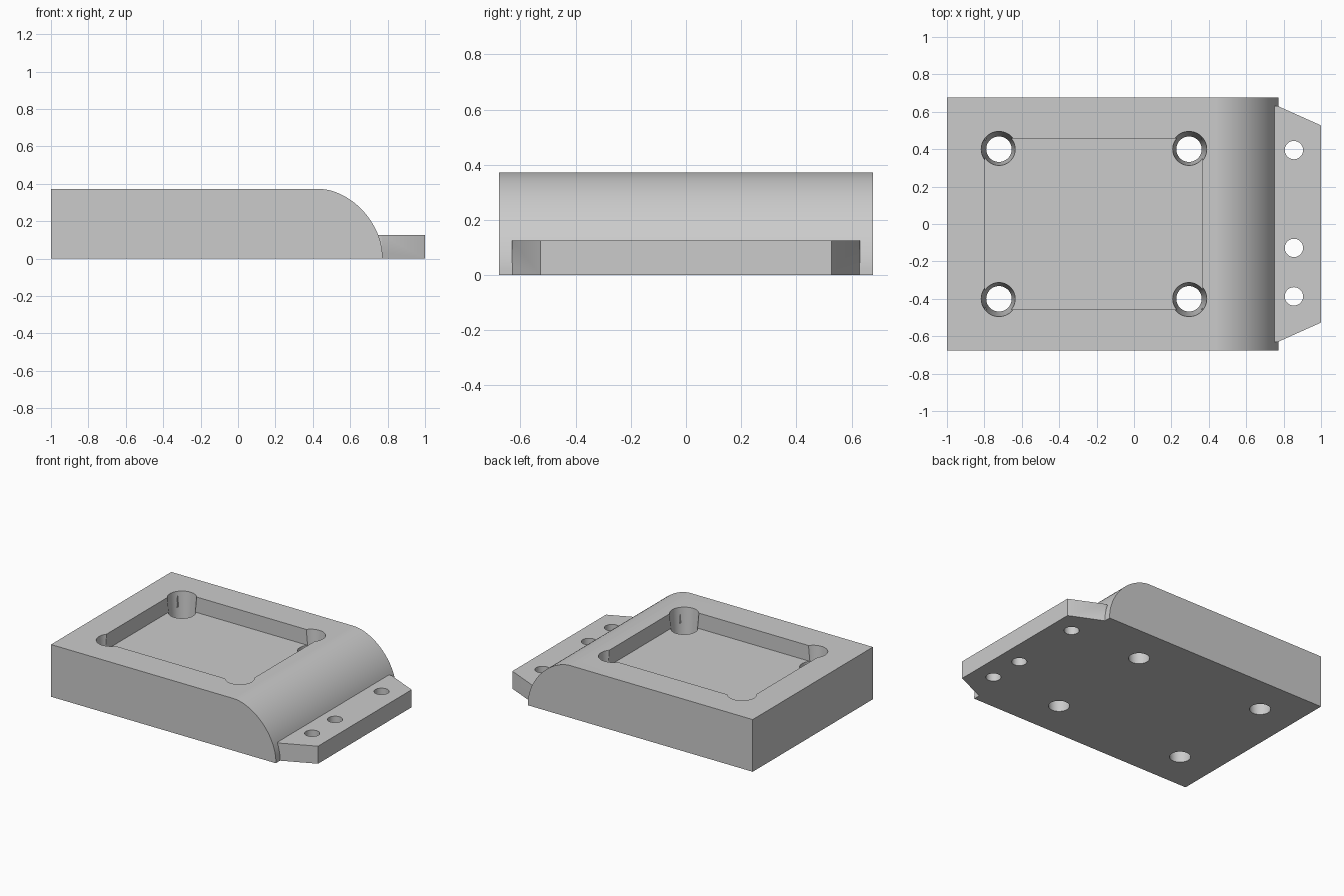
import bpy, bmesh, math
from mathutils import Matrix

cube = bpy.data.objects.get("Cube")
if cube:
    bpy.data.objects.remove(cube, do_unlink=True)

HEIGHT, HALF_WIDTH, TAB_TOP = 0.372, 0.677, 0.125

grey = bpy.data.materials.new("plain grey")
grey.use_nodes = True
colour = (0.6, 0.6, 0.6, 1)
grey.diffuse_color = colour
grey.node_tree.nodes["Principled BSDF"].inputs["Base Color"].default_value = colour


def add_object(name, bm):
    bmesh.ops.recalc_face_normals(bm, faces=bm.faces)
    mesh = bpy.data.meshes.new(name)
    bm.to_mesh(mesh)
    bm.free()
    mesh.materials.append(grey)
    obj = bpy.data.objects.new(name, mesh)
    bpy.context.collection.objects.link(obj)
    return obj


def prism(name, points, direction):
    """Extrude a closed outline of 3D points along a direction."""
    bm = bmesh.new()
    face = bm.faces.new([bm.verts.new(p) for p in points])
    new = bmesh.ops.extrude_face_region(bm, geom=[face])["geom"]
    verts = [v for v in new if isinstance(v, bmesh.types.BMVert)]
    bmesh.ops.translate(bm, verts=verts, vec=direction)
    return add_object(name, bm)


def bore(name, x, y, low, high, r_low, r_high):
    """Straight or tapered round cutter."""
    bm = bmesh.new()
    bmesh.ops.create_cone(bm, cap_ends=True, segments=48, radius1=r_low,
                          radius2=r_high, depth=high - low,
                          matrix=Matrix.Translation((x, y, (low + high) / 2)))
    return add_object(name, bm)


def combine(target, other, operation):
    """Apply a boolean and discard the helper."""
    mod = target.modifiers.new(operation, "BOOLEAN")
    mod.operation, mod.object, mod.solver = operation, other, "EXACT"
    bpy.context.view_layer.objects.active = target
    bpy.ops.object.modifier_apply(modifier=mod.name)
    bpy.data.objects.remove(other, do_unlink=True)


# Body: block with a quarter-ellipse nose
nose_start, nose_end, nose_base = 0.44, 0.772, 0.02
profile = [(-1, 0), (-1, HEIGHT)]
for i in range(33):
    a = math.pi / 2 * (1 - i / 32)
    z = nose_base + (HEIGHT - nose_base) * math.sin(a) ** 1.12
    profile.append((nose_start + (nose_end - nose_start) * math.cos(a) ** 1.12, z))
profile.append((nose_end, 0))
body = prism("mounting_block", [(x, -HALF_WIDTH, z) for x, z in profile],
             (0, 2 * HALF_WIDTH, 0))

# Tapered tab joined to the nose
side = [(0.6, 0.63), (0.77, 0.63), (1, 0.527)]
outline = side + [(x, -y) for x, y in reversed(side)]
tab = prism("tab", [(x, y, 0) for x, y in outline], (0, 0, TAB_TOP))
combine(body, tab, "UNION")

# Rectangular pocket in the top
x0, x1, y1 = -0.797, 0.367, 0.457
pocket = prism("pocket_cutter", [(x0, -y1, HEIGHT - 0.11), (x1, -y1, HEIGHT - 0.11),
                                 (x1, y1, HEIGHT - 0.11), (x0, y1, HEIGHT - 0.11)],
               (0, 0, 0.3))
combine(body, pocket, "DIFFERENCE")

# Tapered through holes at the pocket corners
slope, over = (0.095 - 0.068) / HEIGHT, 0.05
for x in (-0.722, 0.294):
    for y in (-0.4, 0.4):
        hole = bore("corner_hole_cutter", x, y, -over, HEIGHT + over,
                    0.068 - slope * over, 0.095 + slope * over)
        combine(body, hole, "DIFFERENCE")

# Unevenly spaced straight holes in the tab
for y in (-0.387, -0.128, 0.395):
    hole = bore("tab_hole_cutter", 0.855, y, -over, TAB_TOP + over, 0.049, 0.049)
    combine(body, hole, "DIFFERENCE")

# Smooth the curved walls, keep the corners crisp
bpy.ops.object.select_all(action="DESELECT")
body.select_set(True)
bpy.context.view_layer.objects.active = body
bpy.ops.object.shade_smooth_by_angle(angle=math.radians(30))
